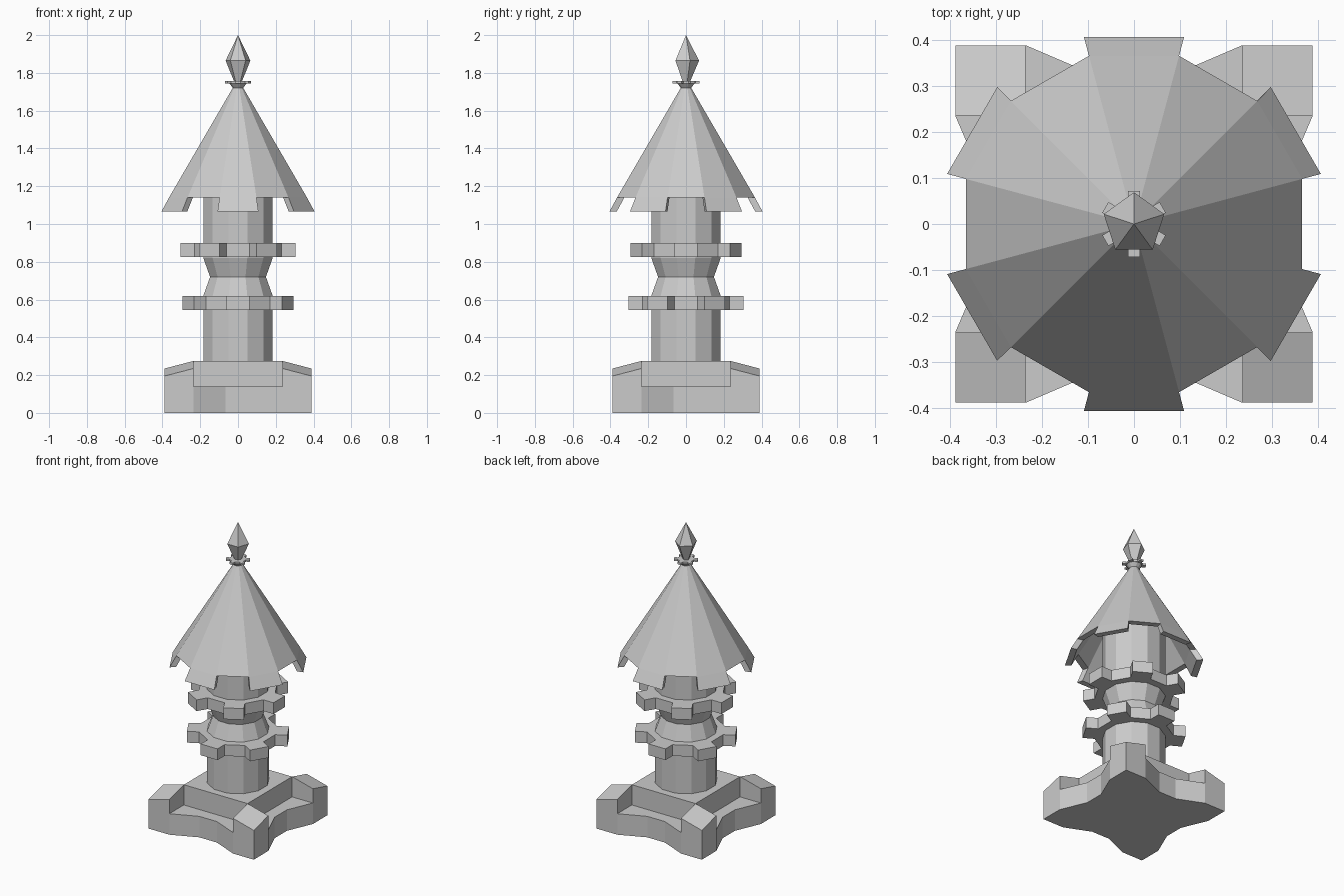
import bpy, bmesh
from math import cos, sin, pi, radians
from mathutils import Vector

if "Cube" in bpy.data.objects:
    bpy.data.objects.remove(bpy.data.objects["Cube"])


def finish(bm, name):
    bmesh.ops.remove_doubles(bm, verts=bm.verts, dist=1e-5)
    bmesh.ops.recalc_face_normals(bm, faces=bm.faces)
    me = bpy.data.meshes.new(name)
    bm.to_mesh(me)
    bm.free()
    ob = bpy.data.objects.new(name, me)
    bpy.context.collection.objects.link(ob)
    return ob


def lathe(profile, n=12, start=15):
    """Faceted turned form; face i of each band lies between corners i and i+1."""
    bm = bmesh.new()
    rings = []
    for i in range(n):
        a = radians(start) + 2 * pi * i / n
        rings.append([bm.verts.new((r * cos(a), r * sin(a), z)) for r, z in profile])
    bands = []
    for j in range(len(profile) - 1):
        bands.append([bm.faces.new((rings[i][j], rings[(i + 1) % n][j],
                                    rings[(i + 1) % n][j + 1], rings[i][j + 1]))
                      for i in range(n)])
    return bm, bands


def cog(name, apothem, tooth, z0, z1, first):
    """Twelve-sided disc with every second side pulled out as a tooth."""
    r = apothem / cos(pi / 12)
    bm, bands = lathe([(0, z0), (r, z0), (r, z1), (0, z1)])
    bm.normal_update()
    res = bmesh.ops.extrude_discrete_faces(bm, faces=bands[1][first::2])
    for f in res["faces"]:
        c = f.calc_center_median()
        d = Vector((c.x, c.y, 0)).normalized() * tooth
        bmesh.ops.translate(bm, verts=f.verts, vec=d)
    finish(bm, name)


def prism(name, outline, z0, top):
    """Extruded outline; top is a function giving the height at x, y."""
    bm = bmesh.new()
    lo = [bm.verts.new((x, y, z0)) for x, y in outline]
    hi = [bm.verts.new((x, y, top(x, y))) for x, y in outline]
    bm.faces.new(lo[::-1])
    bm.faces.new(hi)
    n = len(outline)
    for i in range(n):
        j = (i + 1) % n
        bm.faces.new((lo[i], lo[j], hi[j], hi[i]))
    finish(bm, name)


# Base plinth: four-armed outline with scooped sides
A, B = 0.235, 0.388
side = [(B, -B), (B, -A), (0.315, -0.065), (0.315, 0.065), (B, A)]
outline = []
for k in range(4):
    c, s = [(1, 0), (0, 1), (-1, 0), (0, -1)][k]
    outline += [(c * x - s * y, s * x + c * y) for x, y in side]
prism("base_plinth", outline, 0, lambda x, y: 0.14)

# Raised square platform
prism("base_platform", [(-A, -A), (A, -A), (A, A), (-A, A)], 0.14, lambda x, y: 0.275)

# Corner blocks with tops sloping outward
for sx in (-1, 1):
    for sy in (-1, 1):
        prism("corner_block", [(sx * A, sy * A), (sx * B, sy * A), (sx * B, sy * B), (sx * A, sy * B)],
              0.14, lambda x, y: 0.275 - 0.26 * (abs(x) + abs(y) - 2 * A))

# Shaft with pinched waist
bm, _ = lathe([(0, 0.275), (0.19, 0.275), (0.19, 0.62), (0.153, 0.72),
               (0.19, 0.82), (0.19, 1.38), (0, 1.38)])
finish(bm, "shaft")

# Toothed collars, teeth staggered
cog("lower_collar", 0.231, 0.074, 0.545, 0.62, 0)
cog("upper_collar", 0.231, 0.074, 0.825, 0.90, 1)

# Roof shell with six hanging tabs
bm, bands = lathe([(0, 1.735), (0.02, 1.735), (0.378, 1.14), (0.338, 1.14), (0, 1.68)])
res = bmesh.ops.extrude_discrete_faces(bm, faces=bands[2][0::2])
for f in res["faces"]:
    for v in f.verts:
        d = Vector((v.co.x, v.co.y, 0)).normalized() * 0.042
        v.co += d + Vector((0, 0, -0.075))
finish(bm, "roof")

# Finial: cup, small toothed ring and five-sided point
bm, _ = lathe([(0, 1.72), (0.028, 1.72), (0.048, 1.745), (0, 1.745)])
finish(bm, "finial_cup")
cog("finial_ring", 0.05, 0.022, 1.744, 1.757, 0)
bm, _ = lathe([(0, 1.75), (0.022, 1.755), (0.069, 1.865), (0, 2.0)], 5, 90)
finish(bm, "finial_point")
